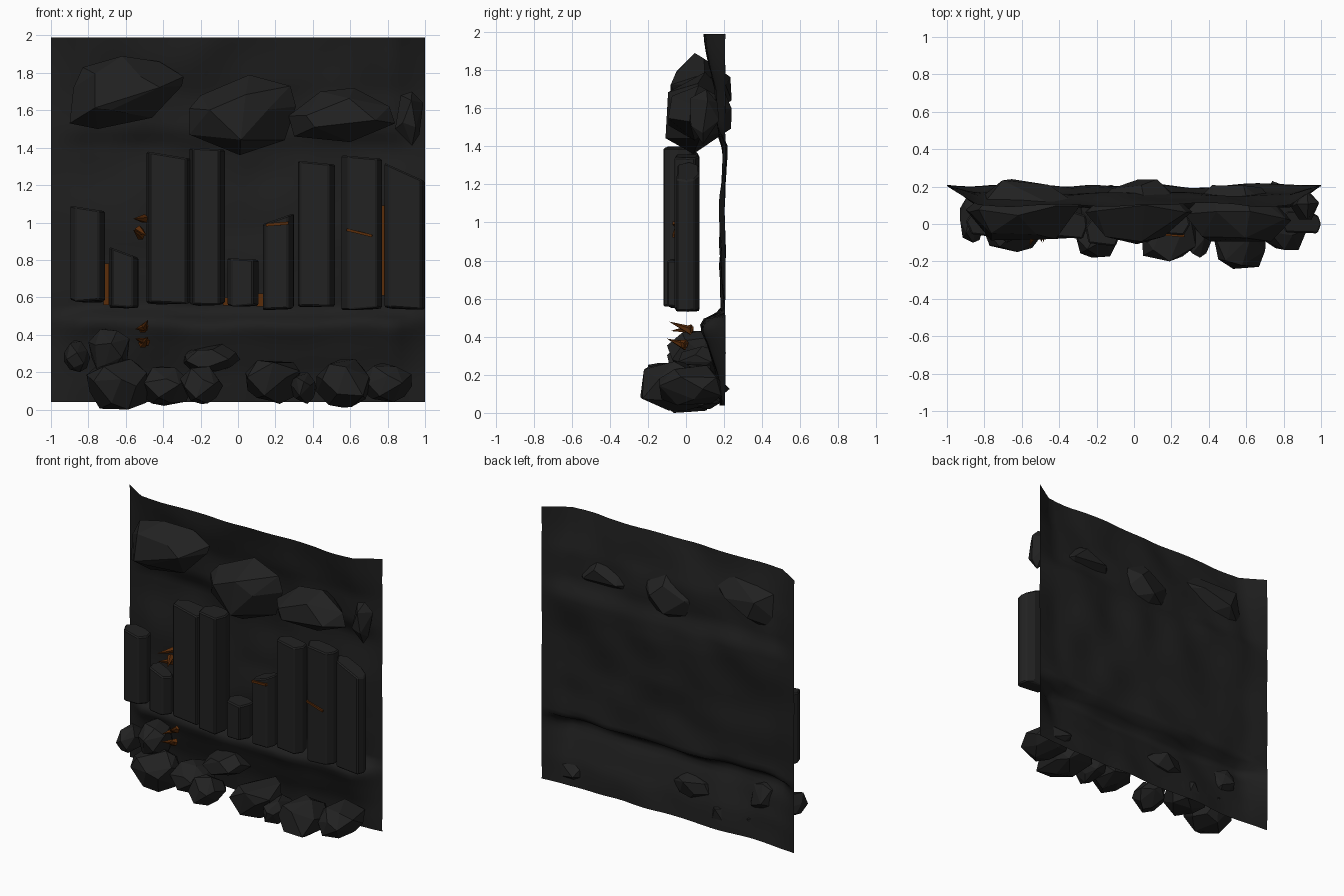
import bpy, bmesh, math, random
from mathutils import Vector, noise

if "Cube" in bpy.data.objects:
    bpy.data.objects.remove(bpy.data.objects["Cube"])


def material(name, rgb):
    m = bpy.data.materials.new(name)
    m.use_nodes = True
    m.diffuse_color = (*rgb, 1)
    bsdf = next(n for n in m.node_tree.nodes if n.type == "BSDF_PRINCIPLED")
    bsdf.inputs["Base Color"].default_value = (*rgb, 1)
    return m


stone = material("dark stone", (0.0155, 0.0155, 0.0155))
wall_mat = material("cave wall", (0.0135, 0.0135, 0.0135))
ember = material("ember orange", (0.105, 0.026, 0.003))


def finish(bm, name, mat):
    mesh = bpy.data.meshes.new(name)
    bm.to_mesh(mesh)
    bm.free()
    mesh.materials.append(mat)
    ob = bpy.data.objects.new(name, mesh)
    bpy.context.collection.objects.link(ob)
    return ob


def hull(points, flatten):
    """Wrap points in a convex shell and merge its nearly flat facets."""
    bm = bmesh.new()
    verts = [bm.verts.new(p) for p in points]
    bmesh.ops.convex_hull(bm, input=verts)
    loose = [v for v in bm.verts if not v.link_faces]
    bmesh.ops.delete(bm, geom=loose, context="VERTS")
    bmesh.ops.dissolve_limit(bm, angle_limit=math.radians(flatten),
                             verts=bm.verts[:], edges=bm.edges[:])
    return bm


def fit(points, lows, highs):
    """Stretch points to fill a box."""
    for k in range(3):
        a, b = min(p[k] for p in points), max(p[k] for p in points)
        for p in points:
            p[k] = lows[k] + (p[k] - a) / (b - a) * (highs[k] - lows[k])
    return points


def rock(name, x, y, z, seed):
    """Faceted stone filling a box."""
    rng = random.Random(seed)
    n, pts = 20, []
    for i in range(n):
        h = 1 - 2 * (i + 0.5) / n
        a = i * 2.4 + rng.uniform(-0.35, 0.35)
        r = math.sqrt(1 - h * h)
        p = Vector((h, r * math.cos(a), r * math.sin(a)))
        pts.append(p * rng.uniform(0.85, 1.1))
    box = fit(pts, (x[0], y[0], z[0]), (x[1], y[1], z[1]))
    return finish(hull(box, 14), name, stone)


def boulder(name, outline, y0, y1, seed):
    """Faceted boulder: a front outline that shrinks toward both faces."""
    rng = random.Random(seed)
    cx = sum(p[0] for p in outline) / len(outline)
    cz = sum(p[1] for p in outline) / len(outline)
    pts = []
    for x, z in outline:
        pts.append(Vector((x, y0 + (y1 - y0) * rng.uniform(.38, .62), z)))
    for end, inner, size in ((y0, y1, .6), (y1, y0, .42)):
        for x, z in outline[::2]:
            s = size * rng.uniform(.75, 1.2)
            y = end + (inner - end) * rng.uniform(0, .15)
            pts.append(Vector((cx + (x - cx) * s, y, cz + (z - cz) * s)))
    return finish(hull(pts, 12), name, stone)


# Column cross-section: broad front face, widest toward the back
section = [(-.8, -.8), (.7, -1), (1, -.1), (.9, .7), (.3, 1), (-.6, 1), (-1, .2)]


def column(name, x, y, z, slope, seed):
    """Seven-sided basalt column with a tilted top."""
    rng = random.Random(seed)
    ring = [(a + rng.uniform(-.1, .1), b + rng.uniform(-.1, .1)) for a, b in section]
    pts = fit([Vector((a, b, h)) for h in (0, 1) for a, b in ring],
              (x[0], y[0], z[0]), (x[1], y[1], z[1]))
    for p in pts[7:]:
        t = (p.x - x[0]) / (x[1] - x[0])
        p.z -= slope * t if slope > 0 else -slope * (1 - t)
    for p in pts[:7]:
        p.z += rng.uniform(0, 0.02)
    ob = finish(hull(pts, 6), name, stone)
    bev = ob.modifiers.new("worn_edges", "BEVEL")
    bev.width, bev.segments = 0.008, 1
    return ob


# Wall sheet: a vertical profile swept across, easing back at both sides
profile = [(0.04, .185), (0.2, .165), (0.36, .12), (0.45, .08), (0.49, .10),
           (0.53, .195), (0.9, .185), (1.3, .2), (1.4, .2), (1.5, .165),
           (1.7, .16), (1.85, .13), (1.99, .10)]


def depth(z):
    for (za, ya), (zb, yb) in zip(profile, profile[1:]):
        if z <= zb:
            return ya + (yb - ya) * max(0, z - za) / (zb - za)
    return profile[-1][1]


bm = bmesh.new()
cols, rows = 48, 60
grid = []
for j in range(rows + 1):
    z = 0.04 + 1.95 * j / rows
    line = []
    for i in range(cols + 1):
        x = -1 + 2 * i / cols
        edge = min(1, (1 - abs(x)) / 0.16)
        wob = 0.022 * noise.noise(Vector((x * 4, 3.3, z * 4)))
        sway = 0.03 * noise.noise(Vector((x * 3, 7.7, 0)))
        y = 0.205 + (depth(z + sway) - 0.205) * edge + wob * (0.3 + 0.7 * edge)
        line.append(bm.verts.new((x, y, z)))
    grid.append(line)
for a, b in zip(grid, grid[1:]):
    for i in range(cols):
        bm.faces.new((a[i], a[i + 1], b[i + 1], b[i])).smooth = True
finish(bm, "cave_wall", wall_mat)

# Boulders set into the top of the wall: front outline, front and back y
upper = [([(-.90, 1.53), (-.88, 1.72), (-.83, 1.83), (-.62, 1.89), (-.42, 1.86),
           (-.29, 1.78), (-.30, 1.73), (-.46, 1.56), (-.75, 1.50)], -.10, .24),
         ([(-.26, 1.61), (-.20, 1.68), (.06, 1.79), (.28, 1.73), (.31, 1.62),
           (.25, 1.44), (.01, 1.36), (-.26, 1.47)], -.11, .24),
         ([(.27, 1.57), (.44, 1.70), (.62, 1.72), (.81, 1.62), (.84, 1.53),
           (.60, 1.43), (.30, 1.46)], -.10, .21),
         ([(.84, 1.50), (.87, 1.68), (.93, 1.70), (.99, 1.64), (.97, 1.47),
           (.93, 1.41)], .02, .18)]
for i, (outline, y0, y1) in enumerate(upper):
    boulder(f"upper_boulder_{i + 1}", outline, y0, y1, seed=10 + i)

# Rubble at the foot
rubble = [((-.93, -.79), (-.10, .15), (.20, .37)),
          ((-.80, -.58), (-.10, .19), (.18, .43)),
          ((-.81, -.48), (-.15, .17), (0, .27)),
          ((-.52, -.25), (-.08, .20), (.02, .23)),
          ((-.31, -.08), (-.18, .08), (.03, .23)),
          ((-.29, .01), (-.04, .21), (.20, .35)),
          ((.04, .33), (-.20, .13), (.03, .27)),
          ((.27, .42), (-.18, .09), (.03, .20)),
          ((.42, .71), (-.24, .15), (.01, .27)),
          ((.65, .93), (-.14, .23), (.04, .25))]
for i, box in enumerate(rubble):
    rock(f"rubble_rock_{i + 1}", *box, seed=40 + i)

# Basalt columns: x range, y range, z range, top slope
columns = [((-.90, -.71), (-.07, .07), (.57, 1.09), .03),
           ((-.69, -.53), (-.05, .07), (.54, .87), .06),
           ((-.49, -.25), (-.08, .07), (.56, 1.38), .04),
           ((-.26, -.07), (-.12, .05), (.55, 1.40), .01),
           ((-.06, .11), (-.10, .05), (.55, .81), .01),
           ((.13, .30), (-.06, .07), (.53, 1.05), -.06),
           ((.32, .52), (-.06, .07), (.54, 1.33), .02),
           ((.55, .77), (-.06, .07), (.53, 1.36), .02),
           ((.78, 1.0), (-.05, .07), (.53, 1.32), .10)]
for i, (x, y, z, slope) in enumerate(columns):
    column(f"basalt_column_{i + 1}", x, y, z, slope, seed=70 + i)


def plate(name, x, z, y, thick=0.008, tilt=0.0, turn=0.0):
    """Thin glowing bar facing the front."""
    bm = bmesh.new()
    bmesh.ops.create_cube(bm, size=1)
    bmesh.ops.scale(bm, vec=(x[1] - x[0], thick, z[1] - z[0]), verts=bm.verts)
    ob = finish(bm, name, ember)
    ob.location = ((x[0] + x[1]) / 2, y, (z[0] + z[1]) / 2)
    ob.rotation_euler = (0, tilt, turn)


# Glow in the gaps between columns
gaps = [((-.72, -.69), (.56, .78)), ((-.08, -.02), (.555, .6)),
        ((.10, .14), (.55, .62)), ((.765, .79), (.61, 1.09))]
for i, (x, z) in enumerate(gaps):
    plate(f"gap_glow_{i + 1}", x, z, 0.04)

# Glowing cracks on two columns, following their front faces
plate("column_crack_1", (.15, .27), (.984, 1.0), -.055, .022, -.08, -.08)
plate("column_crack_2", (.58, .72), (.938, .952), -.055, .022, .24, -.08)

# Crystal shards, each pointing forward: base position, then tip offset
shards = [((-.50, 0, 1.02), (-.06, -.12, 0)), ((-.52, 0, .93), (-.04, -.11, .03)),
          ((-.53, 0, .96), (.04, -.10, -.03)), ((-.51, .03, .43), (.03, -.12, .05)),
          ((-.50, .03, .44), (-.05, -.11, -.01)), ((-.51, 0, .35), (.03, -.10, .04)),
          ((-.49, 0, .36), (-.06, -.09, .02))]
for i, (base, tip) in enumerate(shards):
    tip = Vector(tip)
    bm = bmesh.new()
    bmesh.ops.create_cone(bm, cap_ends=True, segments=5, radius1=0.025,
                          radius2=0, depth=tip.length)
    ob = finish(bm, f"crystal_shard_{i + 1}", ember)
    ob.location = Vector(base) + tip / 2
    ob.rotation_euler = tip.to_track_quat("Z", "Y").to_euler()
